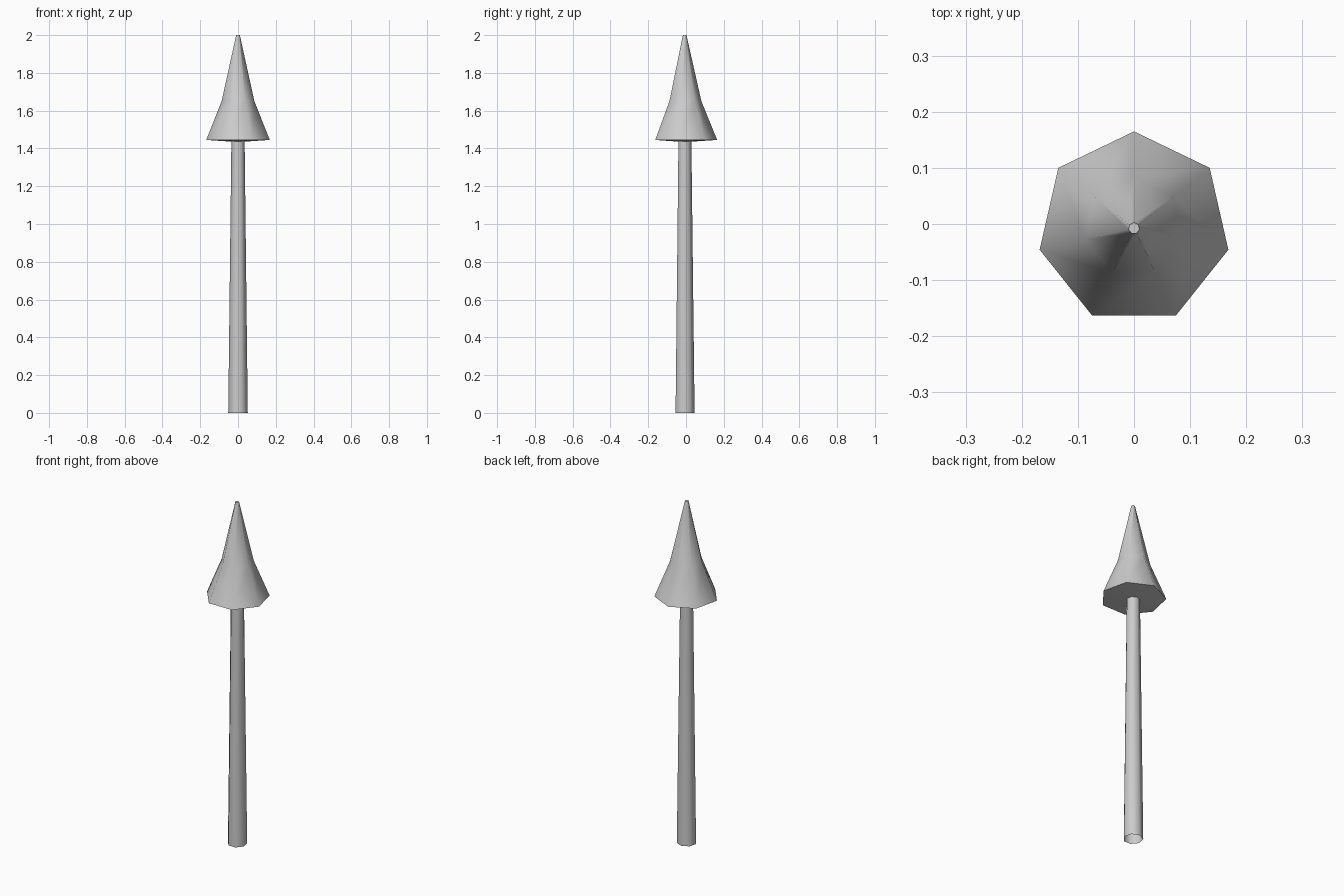
import bpy, bmesh, math

if "Cube" in bpy.data.objects:
    bpy.data.objects.remove(bpy.data.objects["Cube"])

SIDES = 7
CY = -0.0075  # heptagon centre, so the bounds are centred on y = 0


def lathe(name, profile, cap_top=False):
    """Seven-sided tapered shell from (radius, z) rings, bottom to top."""
    bm = bmesh.new()
    rings = []
    for r, z in profile:
        ring = []
        for i in range(SIDES):
            a = math.pi / 2 + 2 * math.pi * i / SIDES
            ring.append(bm.verts.new((r * math.cos(a), CY + r * math.sin(a), z)))
        rings.append(ring)
    for lo, hi in zip(rings, rings[1:]):
        for i in range(SIDES):
            j = (i + 1) % SIDES
            bm.faces.new((lo[i], lo[j], hi[j], hi[i]))
    if cap_top:
        bm.faces.new(rings[-1])
    mesh = bpy.data.meshes.new(name)
    bm.to_mesh(mesh)
    bm.free()
    obj = bpy.data.objects.new(name, mesh)
    bpy.context.collection.objects.link(obj)
    bpy.ops.object.select_all(action='DESELECT')
    obj.select_set(True)
    bpy.context.view_layer.objects.active = obj
    bpy.ops.object.shade_smooth_by_angle(angle=math.radians(60))
    return obj


# Tapered shaft, open at the bottom
lathe("shaft", [(0.053, 0.0), (0.036, 1.436)])

# Pointed head: slightly sloped underside, flared skirt, slim tip
lathe("pointed_head", [(0.036, 1.436), (0.1725, 1.445), (0.089, 1.65), (0.01, 2.0)],
      cap_top=True)
